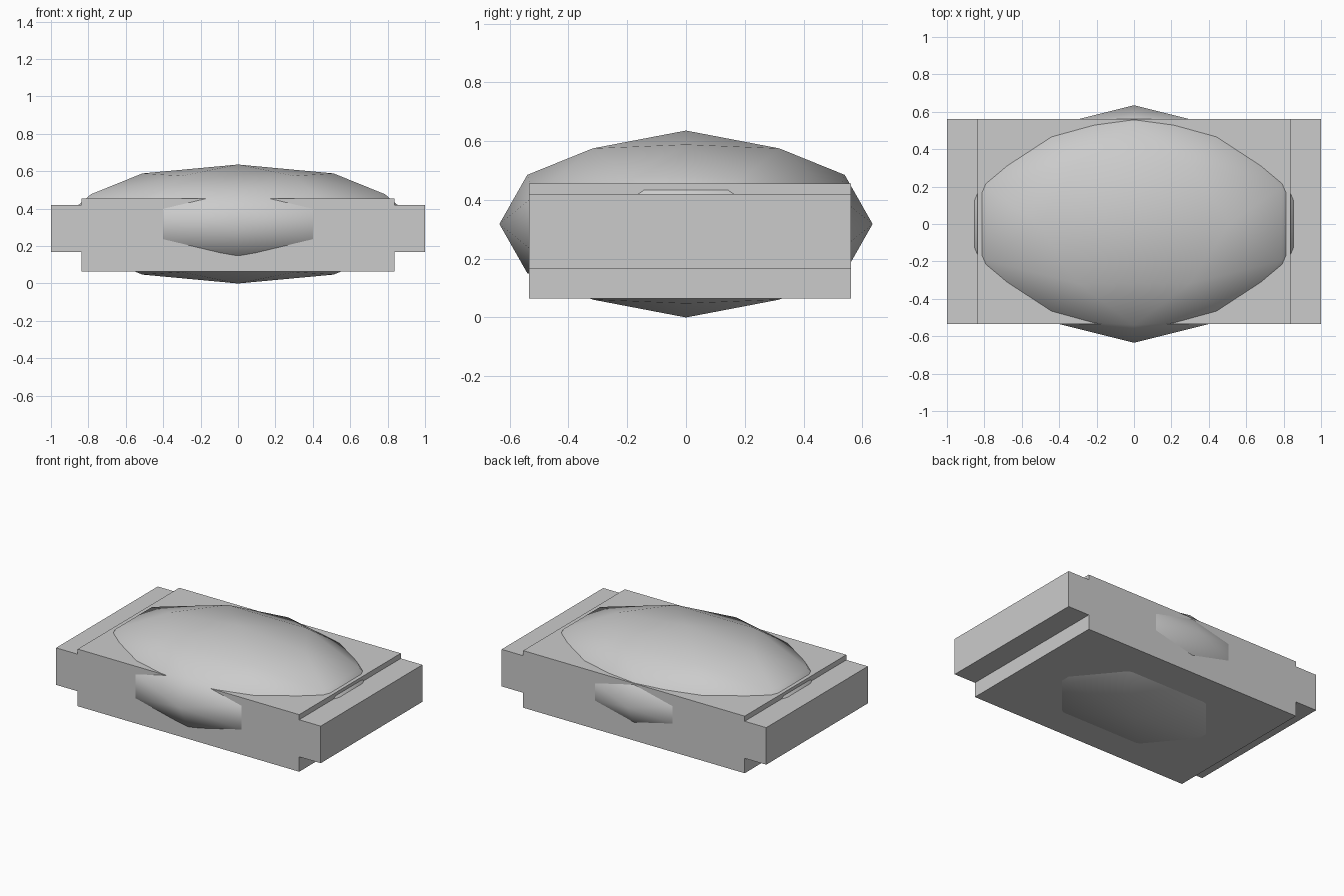
import bpy, bmesh
from itertools import combinations, product
from mathutils import Vector

if "Cube" in bpy.data.objects:
    bpy.data.objects.remove(bpy.data.objects["Cube"])

grey = bpy.data.materials.new("light_grey")
grey.diffuse_color = (0.6, 0.6, 0.6, 1)
grey.use_nodes = True
grey.node_tree.nodes["Principled BSDF"].inputs["Base Color"].default_value = grey.diffuse_color


def add_object(name, bm, smooth):
    bmesh.ops.recalc_face_normals(bm, faces=bm.faces[:])
    mesh = bpy.data.meshes.new(name)
    bm.to_mesh(mesh)
    bm.free()
    for p in mesh.polygons:
        p.use_smooth = smooth
    mesh.materials.append(grey)
    obj = bpy.data.objects.new(name, mesh)
    bpy.context.collection.objects.link(obj)
    return obj


# Stepped slab: mirrored end profile extruded from front to back
FRONT, BACK = -0.535, 0.562
half = [(0.837, 0.065), (0.837, 0.167), (1.0, 0.167),
        (1.0, 0.42), (0.837, 0.42), (0.837, 0.455)]
profile = half + [(-x, z) for x, z in reversed(half)]
bm = bmesh.new()
face = bm.faces.new([bm.verts.new((x, FRONT, z)) for x, z in profile])
ext = bmesh.ops.extrude_face_region(bm, geom=[face])
for v in ext["geom"]:
    if isinstance(v, bmesh.types.BMVert):
        v.co.y = BACK
add_object("stepped_slab", bm, False)

# Stretched dome: once-divided icosahedron with a vertex on every axis
phi = (1 + 5 ** 0.5) / 2
corners = []
for a, b in product((-1, 1), repeat=2):
    corners += [Vector((0, a * phi, b)), Vector((a, 0, b * phi)), Vector((a * phi, b, 0))]
points = [c.normalized() for c in corners]
points += [(p + q).normalized() for p, q in combinations(corners, 2) if (p - q).length < 2.1]
bm = bmesh.new()
for p in points:
    bm.verts.new((p.x * 0.972, p.y * 0.635, p.z * 0.318 + 0.318))
bmesh.ops.convex_hull(bm, input=bm.verts[:])
add_object("faceted_ellipsoid", bm, True)
